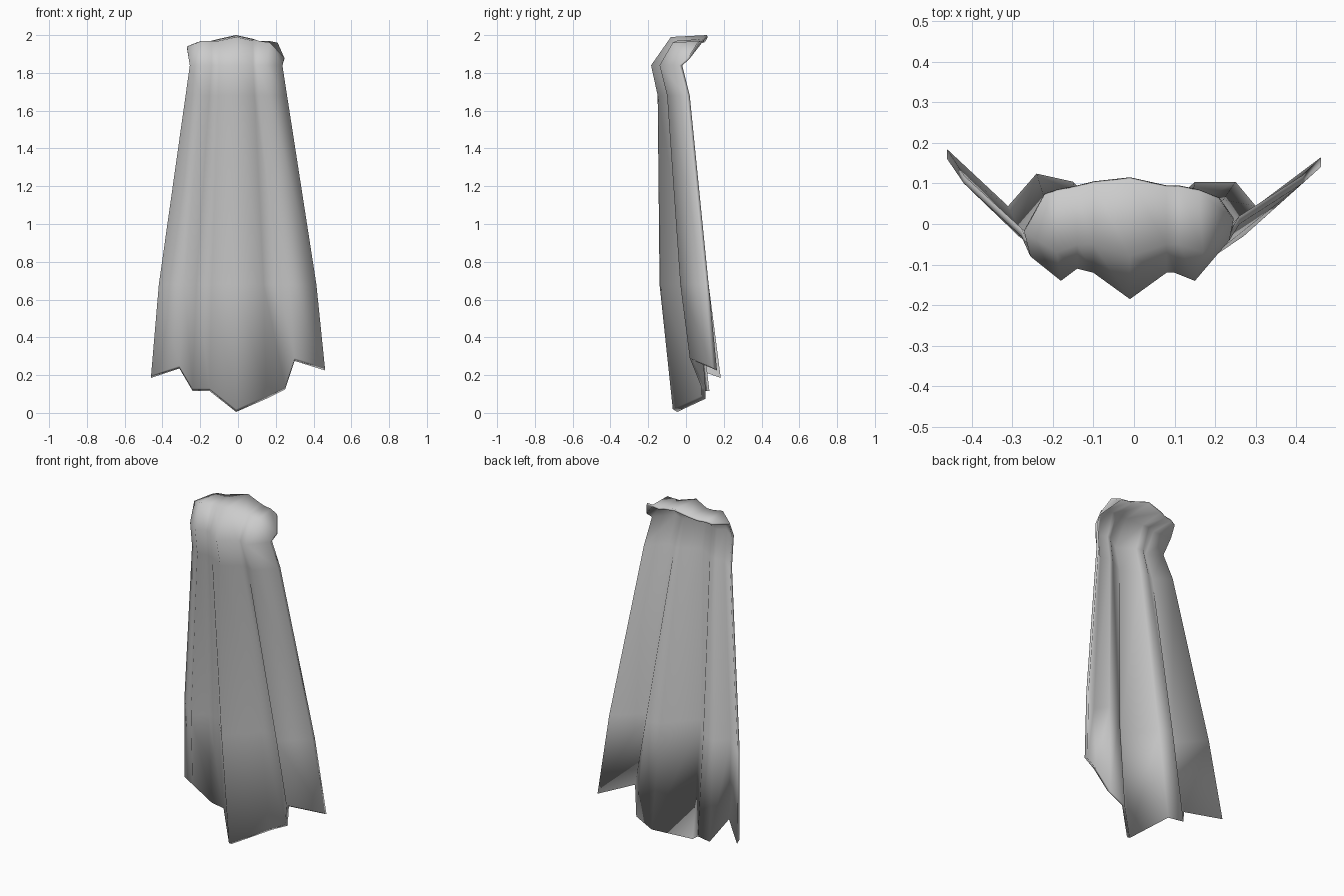
import bpy
import bmesh
from mathutils import Vector

default_cube = bpy.data.objects.get("Cube")
if default_cube:
    bpy.data.objects.remove(default_cube, do_unlink=True)


def make_material(name, value):
    material = bpy.data.materials.new(name)
    material.use_nodes = True
    colour = (value, value, value, 1)
    material.diffuse_color = colour
    shader = next(n for n in material.node_tree.nodes if n.type == "BSDF_PRINCIPLED")
    shader.inputs["Base Color"].default_value = colour
    return material


def section(xs, ys, zs):
    """One cross-section of the cloth, given in hundredths of a unit."""
    return [Vector(p) / 100 for p in zip(xs, ys, zs)]


def blend(upper, lower, factor):
    return [a.lerp(b, factor) for a, b in zip(upper, lower)]


def add_sheet(bm, sections):
    """Skin a grid of faces through the sections and return its vertex rows."""
    rows = [[bm.verts.new(p) for p in points] for points in sections]
    for upper, lower in zip(rows, rows[1:]):
        for c in range(len(upper) - 1):
            bm.faces.new((upper[c], lower[c], lower[c + 1], upper[c + 1]))
    return rows


def outline(rows):
    """Vertices around the border of a sheet, in order."""
    left = [row[0] for row in rows[1:-1]]
    right = [row[-1] for row in rows[1:-1]]
    return rows[0] + right + rows[-1][::-1] + left[::-1]


def make_cloth(name, sections, linings, material):
    """Join a front sheet to a lining set behind it by one offset per section."""
    bm = bmesh.new()
    back = [[p + Vector(lining) for p in points]
            for points, lining in zip(sections, linings)]
    front_rim = outline(add_sheet(bm, sections))
    back_rim = outline(add_sheet(bm, back))
    for face in bm.faces[:] if hasattr(bm.faces, "ensure_lookup_table") else []:
        face.smooth = True
    for i in range(len(front_rim)):
        bm.faces.new((front_rim[i - 1], front_rim[i], back_rim[i], back_rim[i - 1]))
    bmesh.ops.recalc_face_normals(bm, faces=bm.faces[:])
    for face in bm.faces:
        face.smooth = True
    mesh = bpy.data.meshes.new(name)
    bm.to_mesh(mesh)
    bm.free()
    mesh.materials.append(material)
    cloth = bpy.data.objects.new(name, mesh)
    bpy.context.collection.objects.link(cloth)


# Columns run from the right edge to the left edge of the cloth:
# edge, side fold, valley pair, centre fold, valley pair, side fold, edge

# Collar: back rim, then the front of its top
neck_rim = section(
    (-22, -19, -14, -10, -1, 8, 11, 16, 21),
    (7, 8, 9, 10, 11, 9, 9, 8, 6),
    (196, 197, 197, 198, 200, 198, 197, 197, 196))
collar_top = section(
    (-27, -19, -14, -10, -1, 8, 11, 17, 24.5),
    (-2, -7, -5, -5, -8, -5, -5, -7, 1),
    (194, 197, 197, 197, 199, 197, 197, 196, 188))

# Shoulders: the furthest forward part of the folds
shoulder = section(
    (-25.5, -18, -14, -10, -1, 8, 10, 15, 23.5),
    (-8, -14, -11, -12, -18.5, -12, -12, -14, -4),
    [184] * 9)

# Ragged hem, stepping up at the side folds
hem = section(
    (-46, -31, -24, -15, -1, 15, 25, 30, 46),
    (16, 2, 10, 8, -7, 8, 8, 2, 14),
    (20, 25, 13, 13, 2, 9, 14, 29, 24))

# Waist just under the shoulders, pulled back at the folds
waist = blend(shoulder, hem, 0.11)
for point, depth in zip(waist, (-3, -10, -8, -9, -15, -9, -8, -10, 0)):
    point.y = depth / 100
    point.z = 1.68

# Lower skirt, where the cloth starts to curl back
skirt = blend(shoulder, hem, 0.8)
for point, depth in zip(skirt, (10, -3, 4, 2, -14, 2, 4, -3, 10)):
    point.y = depth / 100
    point.z = 0.68

# The lining hangs under the collar, behind the skirt and below the hem
under, behind, below = (0, 0.005, -0.01), (0, 0.02, 0), (0, 0.024, -0.015)
make_cloth("cape", [neck_rim, collar_top, shoulder, waist, skirt, hem],
           [under, under, behind, behind, behind, below],
           make_material("cloth grey", 0.6))
